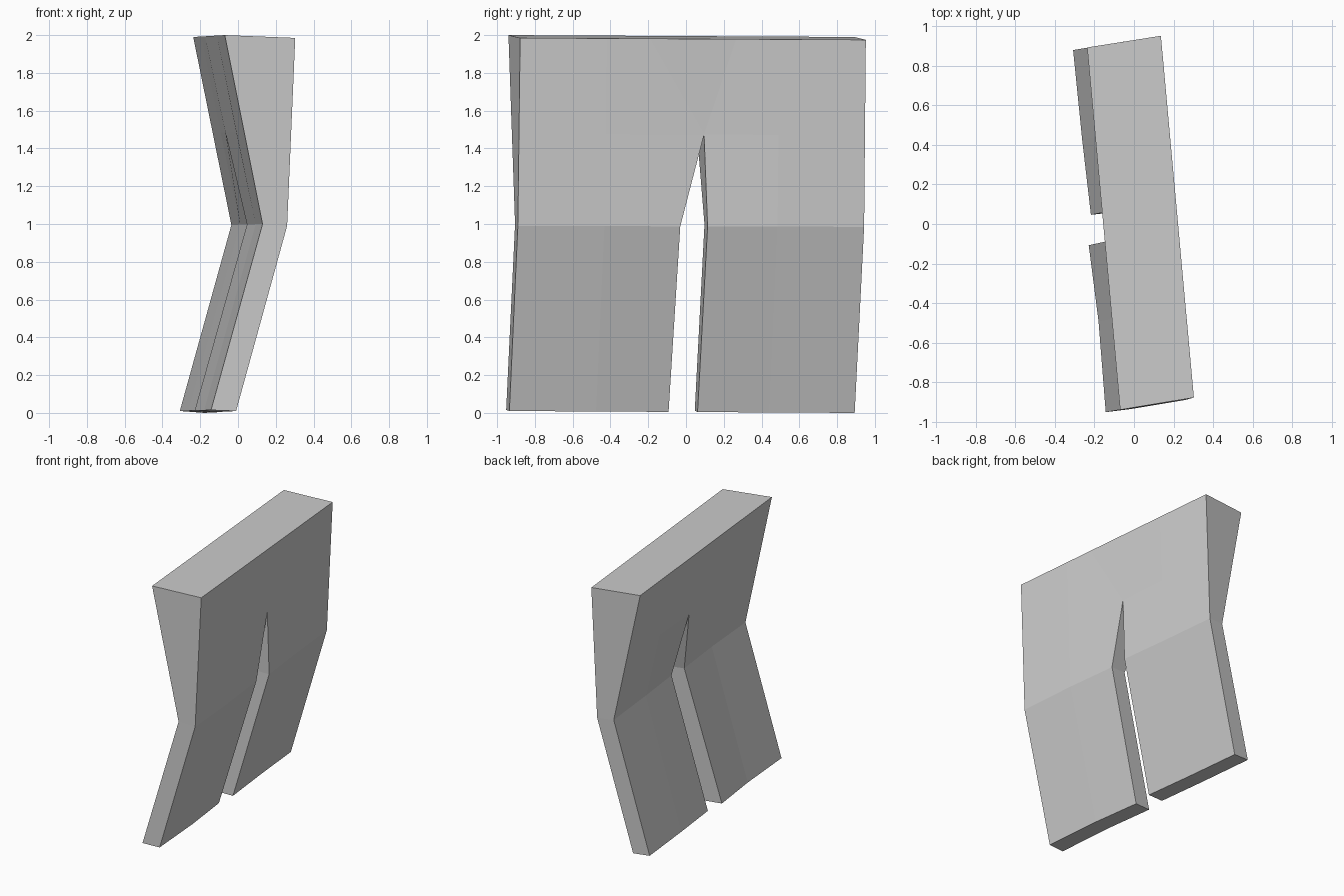
import bpy, bmesh
from mathutils import Vector

if "Cube" in bpy.data.objects:
    bpy.data.objects.remove(bpy.data.objects["Cube"])

# Outer corners per level: back -y, front -y, back +y, front +y
LEVELS = {
    "w": [(-.07, -.94, 2.0), (.303, -.878, 1.985), (-.237, .893, 1.99), (.136, .952, 1.975)],
    "k": [(.13, -.905, 1.0), (.26, -.89, .99), (-.035, .925, .995), (.093, .943, .985)],
    "f": [(-.143, -.952, .015), (-.01, -.935, .01), (-.308, .88, .01), (-.177, .893, .0)],
}
LEVELS["c"] = [tuple(Vector(a).lerp(Vector(b), .51)) for a, b in zip(LEVELS["w"], LEVELS["k"])]

# Outline stations: level, position across the width, small fore-aft shift
STATIONS = {
    "w0": (0, 0), "w1": (.25, 0), "w2": (.375, 0), "w3": (.625, 0), "w4": (.75, 0), "w5": (1, 0),
    "c1": (.25, 0), "cm": (.535, -.01), "c4": (.75, 0),
    "k0": (0, 0), "k1": (.25, .005), "k2": (.469, -.005), "k3": (.548, .015), "k4": (.75, .005), "k5": (1, 0),
    "f0": (0, 0), "f1": (.251, .005), "f2": (.461, -.01), "f3": (.545, .015), "f4": (.753, .005), "f5": (1, 0),
}

# Panels repeated on the front and the back
PANELS = [
    "w0 w1 c1 k1 k0", "w1 w2 cm c1", "c1 cm k2 k1", "w2 w3 cm",
    "w3 w4 c4 cm", "cm c4 k4 k3", "w4 w5 k5 k4 c4",
    "k0 k1 f1 f0", "k1 k2 f2 f1", "k3 k4 f4 f3", "k4 k5 f5 f4",
]
# Side walls, hems and inner legs join front to back
RIM = "w5 k5 f5 f4 f3 k3 cm k2 f2 f1 f0 k0 w0".split()

bm = bmesh.new()
verts = {}
for name, (s, shift) in STATIONS.items():
    b0, f0, b1, f1 = [Vector(p) for p in LEVELS[name[0]]]
    for side, (a, b) in enumerate(((b0, b1), (f0, f1))):
        verts[name, side] = bm.verts.new(a.lerp(b, s) + Vector((shift, 0, 0)))

for panel in PANELS:
    for side in (0, 1):
        bm.faces.new([verts[n, side] for n in panel.split()])
for a, b in zip(RIM, RIM[1:]):
    bm.faces.new([verts[a, 0], verts[b, 0], verts[b, 1], verts[a, 1]])

# Closed waist
waist = ["w%d" % i for i in range(6)]
bm.faces.new([verts[n, 0] for n in waist] + [verts[n, 1] for n in reversed(waist)])

bmesh.ops.recalc_face_normals(bm, faces=bm.faces)
mesh = bpy.data.meshes.new("trousers")
bm.to_mesh(mesh)
bm.free()
bpy.context.collection.objects.link(bpy.data.objects.new("trousers", mesh))
